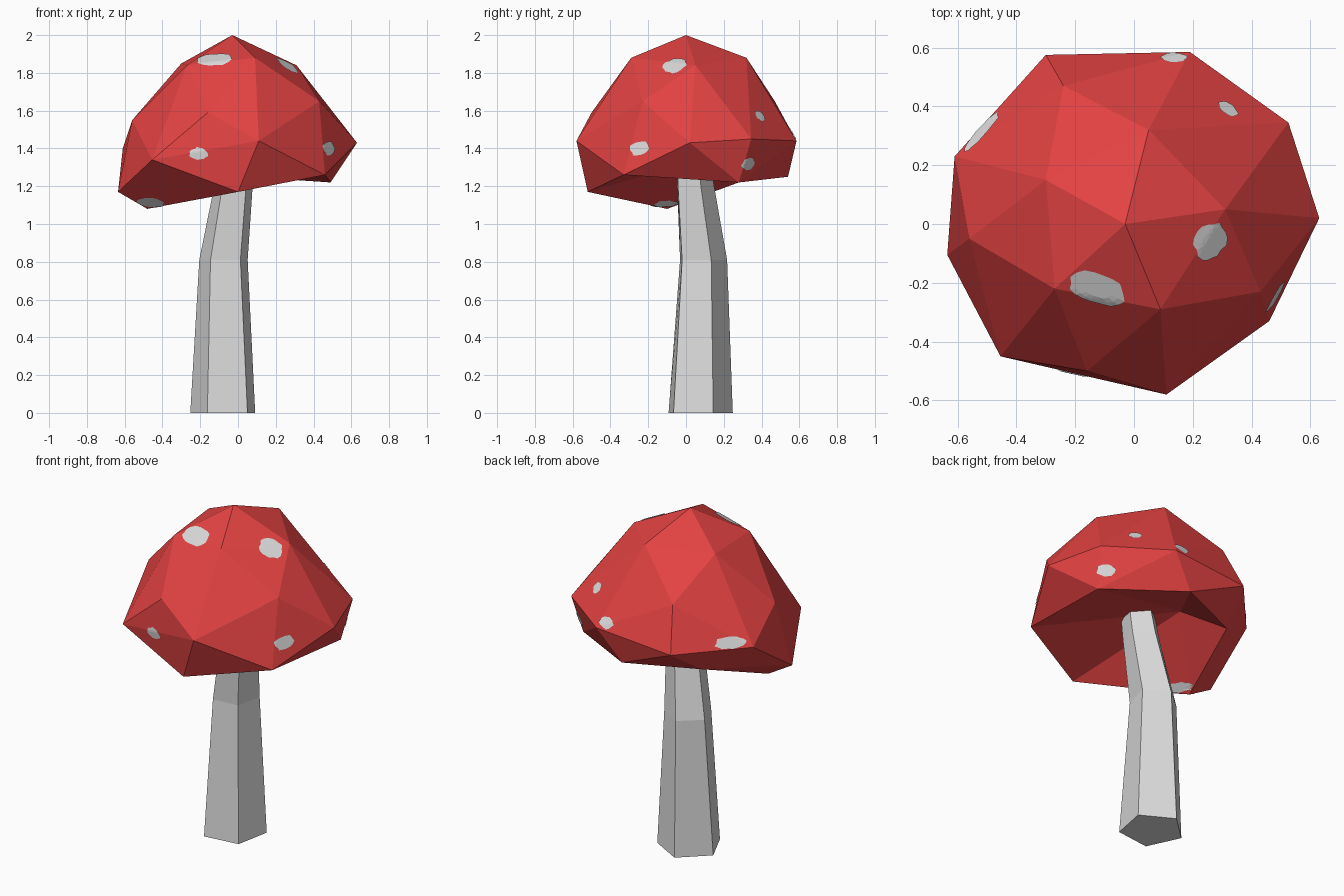
import bpy, bmesh, math, random
from mathutils import Vector
from mathutils.bvhtree import BVHTree

if "Cube" in bpy.data.objects:
    bpy.data.objects.remove(bpy.data.objects["Cube"])

random.seed(4)


def material(name, rgb):
    m = bpy.data.materials.new(name)
    m.diffuse_color = (*rgb, 1)
    m.use_nodes = True
    m.node_tree.nodes["Principled BSDF"].inputs["Base Color"].default_value = m.diffuse_color
    return m


RED = material("cap red", (0.78, 0.055, 0.055))
PALE = material("pale grey", (0.72, 0.72, 0.72))


def add_object(name, bm, mat):
    mesh = bpy.data.meshes.new(name)
    bm.to_mesh(mesh)
    mesh.materials.append(mat)
    ob = bpy.data.objects.new(name, mesh)
    bpy.context.collection.objects.link(ob)
    return ob


# stem: bent five-sided column (centre x, y, z, radius, turn)
bm = bmesh.new()
rings = []
for cx, cy, z, r, turn in ((-0.074, 0.067, 0, 0.182, 241),
                           (-0.074, 0.083, 0.81, 0.135, 238),
                           (-0.023, 0.042, 1.2, 0.107, 236),
                           (0.0, 0.025, 1.42, 0.095, 236)):
    angles = [math.radians(turn + 72 * k) for k in range(5)]
    rings.append([bm.verts.new((cx + r * math.cos(a), cy + r * math.sin(a), z))
                  for a in angles])
for lo, hi in zip(rings, rings[1:]):
    for k in range(5):
        bm.faces.new((lo[k], lo[(k + 1) % 5], hi[(k + 1) % 5], hi[k]))
bm.faces.new(rings[0][::-1])
bm.faces.new(rings[-1])
add_object("stem", bm, PALE)
bm.free()

# cap: faceted hull of irregular rings
crown = [(-0.03, 0, 2.0), (0.05, 0.32, 1.88), (-0.30, 0.15, 1.85),
         (-0.27, -0.22, 1.84), (0.09, -0.29, 1.88), (0.31, 0.05, 1.84)]
shoulder = [(-0.24, 0.47, 1.65), (-0.56, -0.05, 1.55), (-0.16, -0.50, 1.59),
            (0.43, -0.23, 1.65)]
brim = [(0.63, 0.02, 1.43), (0.525, 0.345, 1.45), (0.19, 0.585, 1.44),
        (-0.30, 0.575, 1.40), (-0.61, 0.23, 1.40), (-0.635, -0.105, 1.17),
        (-0.454, -0.45, 1.34), (0.11, -0.58, 1.44)]
rim = [(0.46, -0.33, 1.26), (0.49, 0.28, 1.22), (0.05, 0.54, 1.25),
       (-0.36, 0.36, 1.25), (-0.48, -0.10, 1.08), (0.0, -0.52, 1.17)]
bm = bmesh.new()
for p in crown + shoulder + brim:
    bm.verts.new(p)
rim_verts = {bm.verts.new(p) for p in rim}
bmesh.ops.convex_hull(bm, input=bm.verts[:])

# hollow underside: drop the bottom faces and fan them up to a raised hub
bottom = [f for f in bm.faces if all(v in rim_verts for v in f.verts)]
bmesh.ops.delete(bm, geom=bottom, context='FACES')
bmesh.ops.delete(bm, geom=[v for v in bm.verts if not v.link_faces], context='VERTS')
border = [e for e in bm.edges if e.is_boundary]
hub = bm.verts.new((-0.18, 0.18, 1.37))
for e in border:
    bm.faces.new((e.verts[0], e.verts[1], hub))
bmesh.ops.recalc_face_normals(bm, faces=bm.faces[:])
add_object("cap", bm, RED)
tree = BVHTree.FromBMesh(bm)
bm.free()


# spots: thin ragged patches wrapped on the cap surface
def spot(name, centre, rx, ry, tilt=0.0):
    p, n, _, _ = tree.find_nearest(Vector(centre))
    side = Vector((0, 0, 1)).cross(n).normalized()
    up = n.cross(side)
    out = bmesh.new()

    def wrapped(a, b):
        a, b = (a * math.cos(tilt) - b * math.sin(tilt),
                a * math.sin(tilt) + b * math.cos(tilt))
        q, m, _, _ = tree.find_nearest(p + side * a + up * b)
        return out.verts.new(q + m * 0.004)

    count = 18
    ragged = [random.uniform(0.86, 1.1) for _ in range(count)]
    mid = wrapped(0, 0)
    loops = []
    for s in (0.25, 0.5, 0.75, 1.0):
        loops.append([wrapped(rx * s * ragged[k] * math.cos(math.tau * k / count),
                              ry * s * ragged[k] * math.sin(math.tau * k / count))
                      for k in range(count)])
    for k in range(count):
        j = (k + 1) % count
        out.faces.new((mid, loops[0][k], loops[0][j]))
        for a, b in zip(loops, loops[1:]):
            out.faces.new((a[k], b[k], b[j], a[j]))
    add_object(name, out, PALE)
    out.free()


spots = [((-0.12, -0.21, 1.85), 0.10, 0.065, 0.2),
         ((0.26, -0.06, 1.84), 0.068, 0.065, 0),
         ((0.32, 0.39, 1.57), 0.038, 0.034, 0),
         ((0.135, 0.57, 1.48), 0.045, 0.035, 0),
         ((0.49, 0.35, 1.31), 0.055, 0.032, 0),
         ((0.48, -0.245, 1.40), 0.062, 0.04, 0),
         ((-0.21, -0.52, 1.37), 0.05, 0.034, 0),
         ((-0.52, 0.32, 1.44), 0.088, 0.035, 0),
         ((-0.46, -0.16, 1.115), 0.085, 0.035, 0),
         ((-0.42, -0.11, 1.11), 0.075, 0.03, 0)]
for i, s in enumerate(spots):
    spot(f"spot_{i + 1}", *s)
